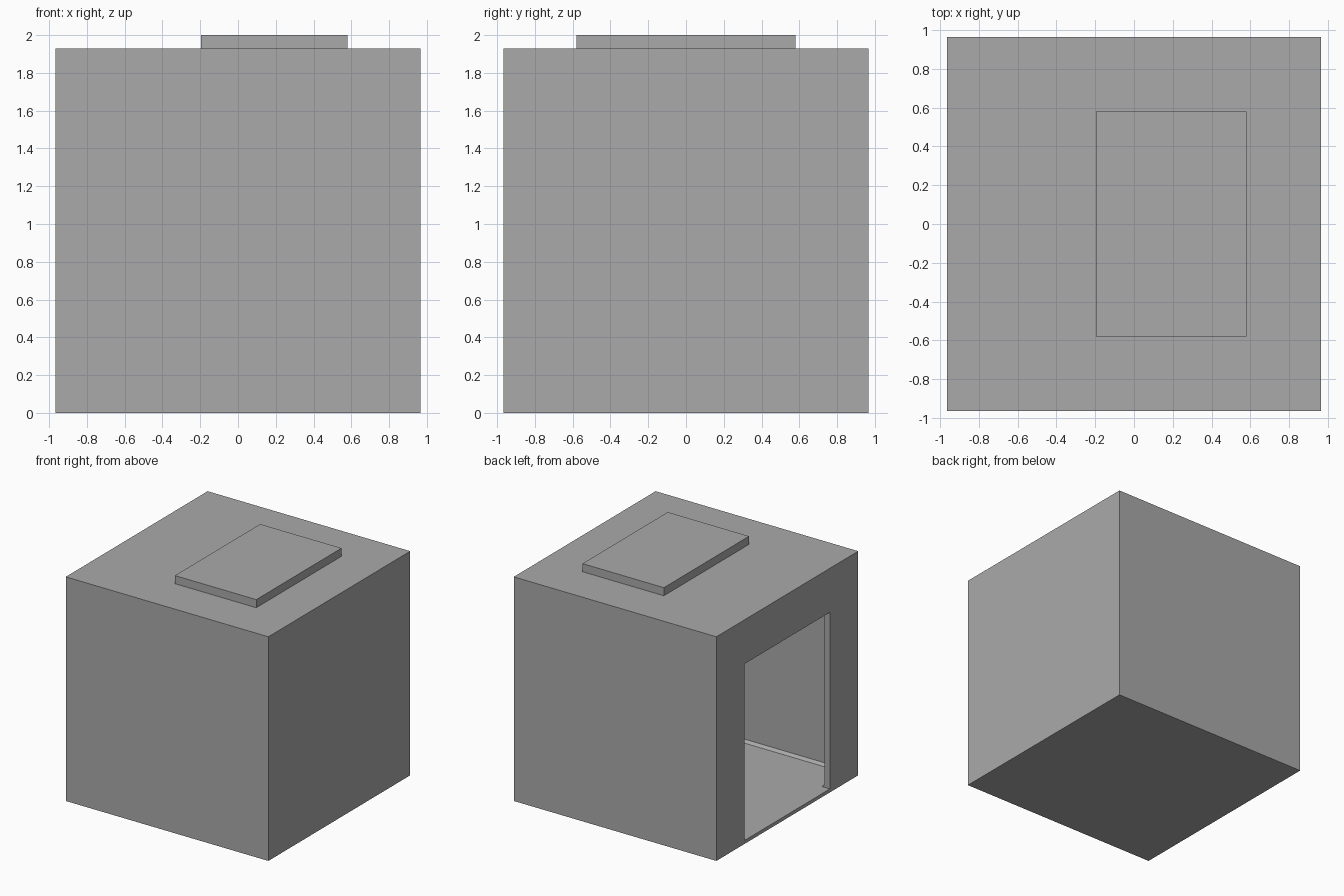
import bpy
import bmesh
from mathutils import Vector

default = bpy.data.objects.get("Cube")
if default:
    bpy.data.objects.remove(default, do_unlink=True)

HALF = 0.965      # half width of the room
HEIGHT = 1.93     # roof level
WALL = 0.053      # wall thickness
FLOOR = 0.03      # floor level
DOOR = 0.58       # half width of doorway and roof hatch
DOOR_TOP = 1.55

grey = bpy.data.materials.new("plain grey")
grey.use_nodes = True
colour = (0.4, 0.4, 0.4, 1)
grey.diffuse_color = colour
grey.node_tree.nodes["Principled BSDF"].inputs["Base Color"].default_value = colour


def box(name, low, high, floor_bevel=0):
    """Box between two corners, optionally with chamfered bottom edges."""
    low, high = Vector(low), Vector(high)
    bm = bmesh.new()
    bmesh.ops.create_cube(bm, size=1)
    for v in bm.verts:
        v.co = [a + (b - a) * (c + 0.5) for a, b, c in zip(low, high, v.co)]
    if floor_bevel:
        edges = [e for e in bm.edges if all(v.co.z < low.z + 0.001 for v in e.verts)]
        bmesh.ops.bevel(bm, geom=edges, offset=floor_bevel, segments=1, affect='EDGES')
    mesh = bpy.data.meshes.new(name)
    bm.to_mesh(mesh)
    bm.free()
    mesh.materials.append(grey)
    obj = bpy.data.objects.new(name, mesh)
    bpy.context.collection.objects.link(obj)
    return obj


def cut(target, cutter):
    mod = target.modifiers.new(cutter.name, 'BOOLEAN')
    mod.operation = 'DIFFERENCE'
    mod.solver = 'EXACT'
    mod.object = cutter
    bpy.context.view_layer.objects.active = target
    bpy.ops.object.modifier_apply(modifier=mod.name)
    bpy.data.objects.remove(cutter, do_unlink=True)


# Hollow room with a chamfer where the walls meet the floor
room = box("room_shell", (-HALF, -HALF, 0), (HALF, HALF, HEIGHT))
inner = HALF - WALL
cut(room, box("room_cavity", (-inner, -inner, FLOOR),
              (inner, inner, HEIGHT - WALL), floor_bevel=0.022))

# Doorway through one side wall, level with the floor
cut(room, box("doorway", (-HALF - 0.1, -DOOR, FLOOR), (-HALF + 0.2, DOOR, DOOR_TOP)))

# Low slab on the roof
box("roof_hatch", (-0.195, -DOOR, HEIGHT), (DOOR, DOOR, 2))
